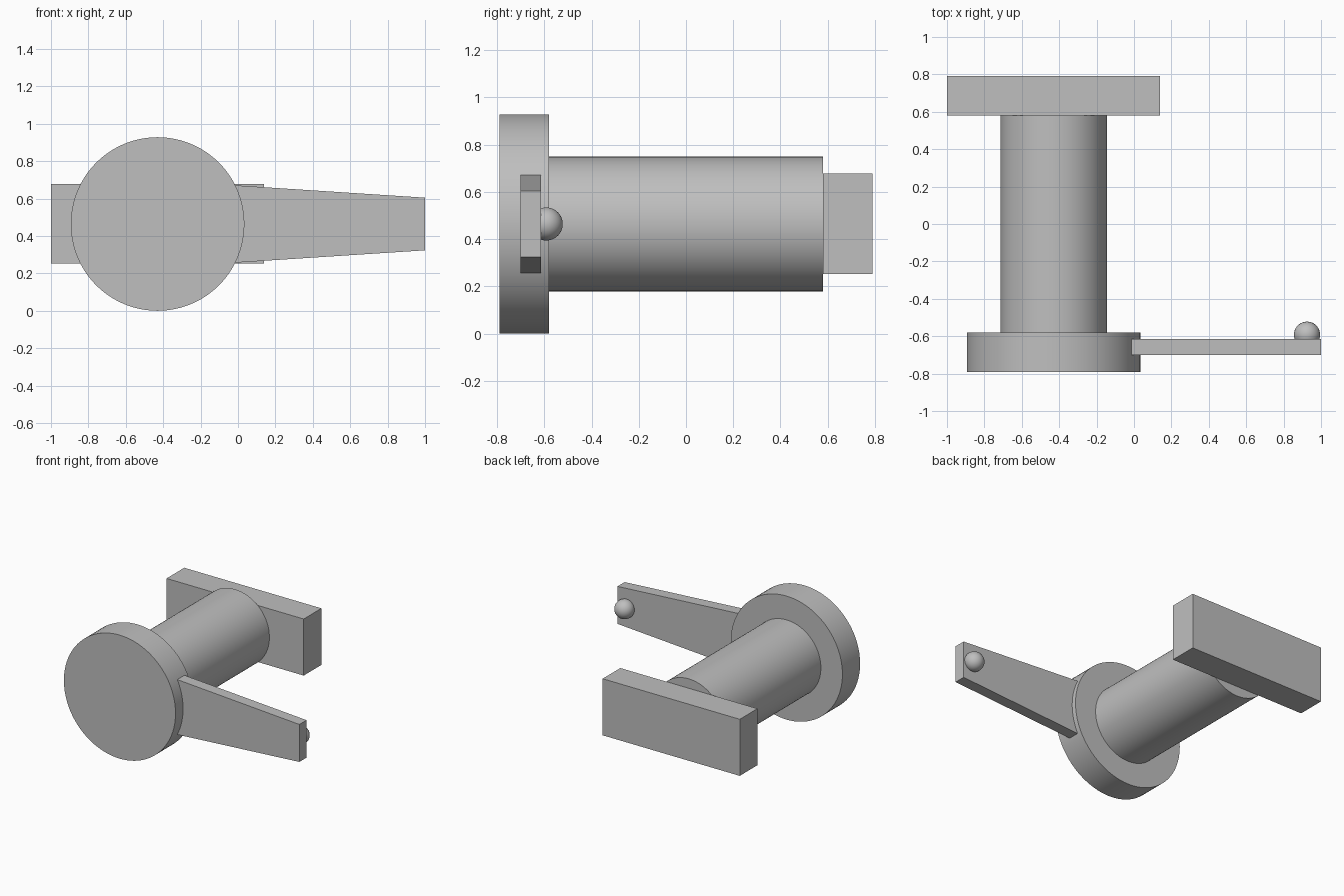
import bpy
import math

default = bpy.data.objects.get("Cube")
if default:
    bpy.data.objects.remove(default, do_unlink=True)

# Single neutral grey
GREY = (0.52, 0.52, 0.52, 1.0)
grey = bpy.data.materials.new("neutral_grey")
grey.use_nodes = True
grey.diffuse_color = GREY
grey.node_tree.nodes["Principled BSDF"].inputs["Base Color"].default_value = GREY

AXIS_X, AXIS_Z = -0.43, 0.464


def finish(name, smooth=False):
    obj = bpy.context.object
    obj.name = name
    obj.data.name = name
    obj.data.materials.append(grey)
    if smooth:
        bpy.ops.object.shade_smooth_by_angle(angle=math.radians(40))
    return obj


def cylinder(name, radius, y0, y1):
    bpy.ops.mesh.primitive_cylinder_add(
        vertices=96, radius=radius, depth=y1 - y0,
        location=(AXIS_X, (y0 + y1) / 2, AXIS_Z), rotation=(math.pi / 2, 0, 0))
    return finish(name, True)


def box(name, low, high):
    bpy.ops.mesh.primitive_cube_add(
        size=1, location=[(a + b) / 2 for a, b in zip(low, high)])
    obj = finish(name)
    obj.scale = [b - a for a, b in zip(low, high)]
    return obj


# Round front head and the shaft behind it
cylinder("front_disc", 0.464, -0.79, -0.58)
cylinder("shaft", 0.285, -0.60, 0.58)

# Rear crossbar
box("rear_bar", (-1.0, 0.58, 0.253), (0.14, 0.79, 0.678))

# Side lever, narrowing towards its outer end
lever = box("lever_arm", (-0.02, -0.70, 0.257), (1.0, -0.615, 0.671))
for v in lever.data.vertices:
    if v.co.x > 0:
        v.co.z *= 0.68

# Ball knob on the back of the lever
bpy.ops.mesh.primitive_uv_sphere_add(
    segments=48, ring_count=24, radius=0.07, location=(0.925, -0.592, AXIS_Z))
finish("lever_knob", True)
